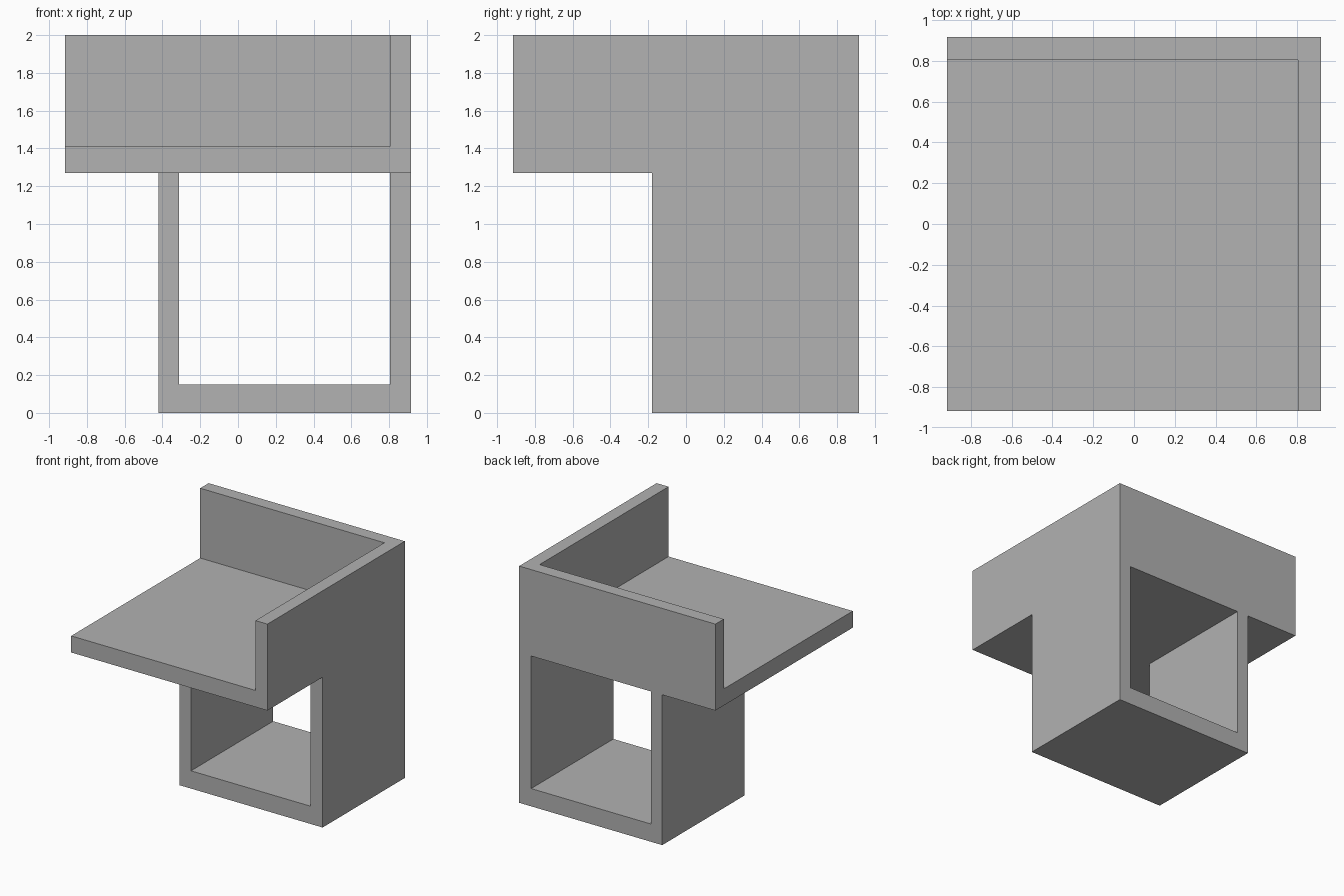
import bpy
import bmesh
from mathutils import Vector

cube = bpy.data.objects.get("Cube")
if cube:
    bpy.data.objects.remove(cube, do_unlink=True)

# Single flat colour
grey = bpy.data.materials.new("plain grey")
grey.use_nodes = True
colour = (0.445, 0.445, 0.445, 1)
grey.diffuse_color = colour
grey.node_tree.nodes["Principled BSDF"].inputs["Base Color"].default_value = colour

# Shared dimensions
HALF = 0.917           # half width and depth
INNER = 0.805          # inner face of the side and back walls
LEG_OUT, LEG_IN = -0.42, -0.313
BASE_FRONT = -0.18
FLOOR, SEAT_LOW, SEAT_TOP, TOP = 0.15, 1.27, 1.41, 2.0


def extrude(name, profile, depth):
    """Close a planar profile and sweep it along a vector."""
    bm = bmesh.new()
    face = bm.faces.new([bm.verts.new(p) for p in profile])
    swept = bmesh.ops.extrude_face_region(bm, geom=[face])["geom"]
    verts = [g for g in swept if isinstance(g, bmesh.types.BMVert)]
    bmesh.ops.translate(bm, verts=verts, vec=Vector(depth))
    bmesh.ops.recalc_face_normals(bm, faces=bm.faces)
    mesh = bpy.data.meshes.new(name)
    bm.to_mesh(mesh)
    bm.free()
    mesh.materials.append(grey)
    obj = bpy.data.objects.new(name, mesh)
    bpy.context.collection.objects.link(obj)
    return obj


# Side panel: stepped wall from the floor up to the armrest
side = [(-HALF, TOP), (-HALF, SEAT_LOW), (BASE_FRONT, SEAT_LOW),
        (BASE_FRONT, 0), (HALF, 0), (HALF, TOP)]
extrude("side_panel", [(INNER, y, z) for y, z in side], (HALF - INNER, 0, 0))

# Seat and backrest: one L-shaped section running across the width
back = [(-HALF, SEAT_LOW), (HALF, SEAT_LOW), (HALF, TOP),
        (INNER, TOP), (INNER, SEAT_TOP), (-HALF, SEAT_TOP)]
extrude("seat_and_backrest", [(-HALF, y, z) for y, z in back], (HALF + INNER, 0, 0))

# Lower shelf and inner leg: one L-shaped section running front to back
base = [(LEG_OUT, 0), (INNER, 0), (INNER, FLOOR),
        (LEG_IN, FLOOR), (LEG_IN, SEAT_LOW), (LEG_OUT, SEAT_LOW)]
extrude("shelf_and_leg", [(x, BASE_FRONT, z) for x, z in base], (0, HALF - BASE_FRONT, 0))
